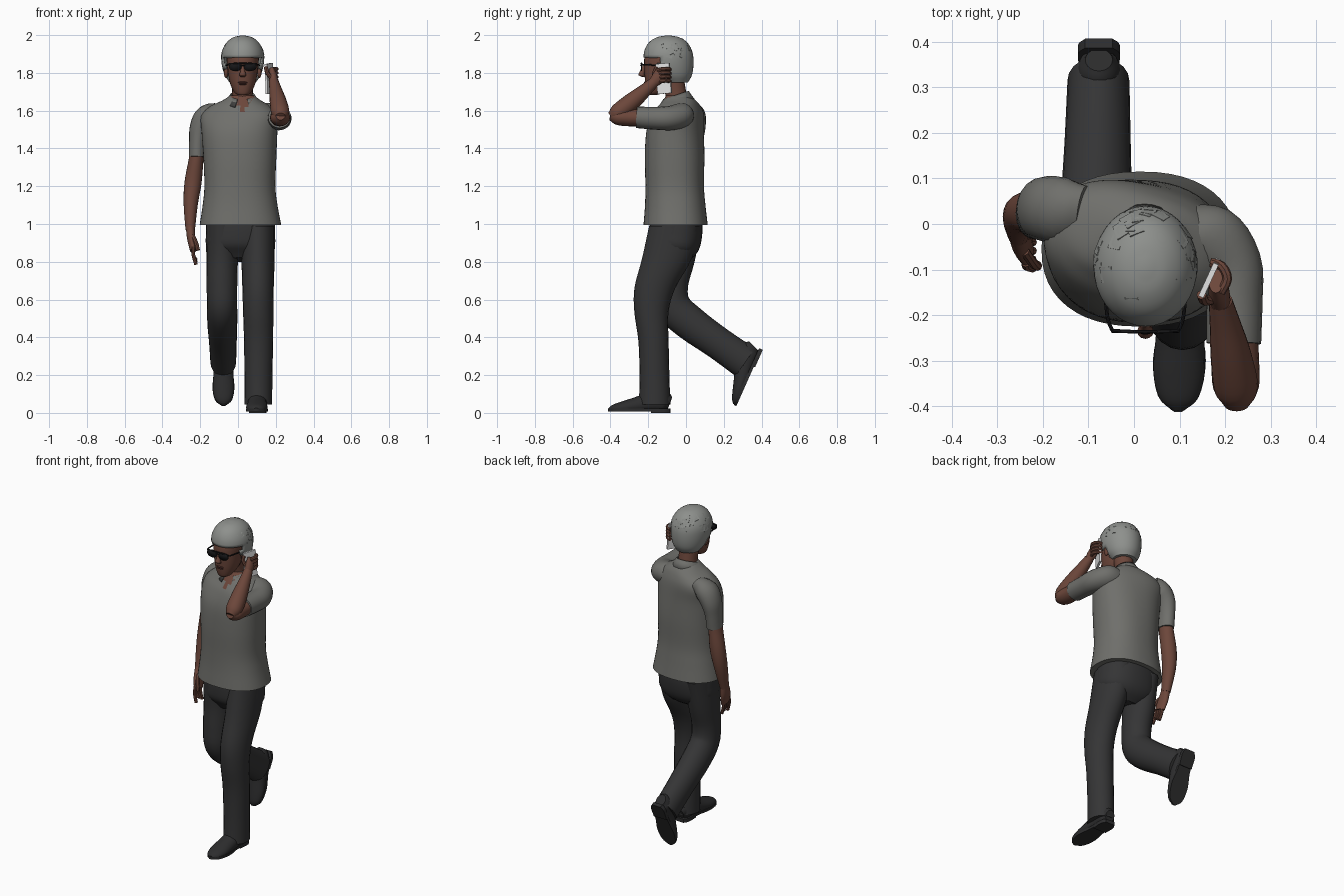
import bpy, bmesh, math, random
from mathutils import Vector, Matrix

if "Cube" in bpy.data.objects:
    bpy.data.objects.remove(bpy.data.objects["Cube"])
random.seed(4)
X, Y, Z = Vector((1, 0, 0)), Vector((0, 1, 0)), Vector((0, 0, 1))
HX = 0.025  # head centre line
made = []


def material(name, r, g, b):
    m = bpy.data.materials.new(name)
    m.use_nodes = True
    m.diffuse_color = (r, g, b, 1)
    bsdf = m.node_tree.nodes["Principled BSDF"]
    bsdf.inputs["Base Color"].default_value = (r, g, b, 1)
    bsdf.inputs["Roughness"].default_value = 0.8
    return m


SHIRT = material("shirt_grey", .16, .16, .148)
PANTS = material("trouser_charcoal", .035, .035, .036)
SKIN = material("skin_brown", .15, .062, .043)
HAIR = material("hair_silver", .27, .28, .265)
SHOE = material("shoe_black", .026, .026, .027)
BLACK = material("glasses_black", .008, .008, .009)
WHITE = material("phone_white", .8, .8, .8)
TRIM = material("collar_dark", .05, .05, .048)
LIP = material("lip_brown", .09, .032, .026)


def finish(name, bm, *mats):
    bmesh.ops.recalc_face_normals(bm, faces=bm.faces)
    me = bpy.data.meshes.new(name)
    bm.to_mesh(me)
    bm.free()
    ob = bpy.data.objects.new(name, me)
    bpy.context.collection.objects.link(ob)
    for m in mats:
        me.materials.append(m)
    made.append(ob)
    return ob


def smooth_rings(rings, sub):
    """Catmull-Rom interpolation of ring parameters."""
    r = [Vector(q) for q in rings]
    r = [2 * r[0] - r[1]] + r + [2 * r[-1] - r[-2]]
    out = []
    for p, q, s, t in zip(r, r[1:], r[2:], r[3:]):
        for k in range(sub):
            u = k / sub
            out.append(.5 * (2 * q + (s - p) * u + (2 * p - 5 * q + 4 * s - t) * u * u
                             + (3 * q - p - 3 * s + t) * u ** 3))
    return out + [r[-2]]


def loft(name, rings, *mats, level=False, ref=X, n=20, sub=4, power=2.0, rule=None, cut=None, edit=None):
    """Skin elliptical rings (x, y, z, half width, half depth[, yaw])."""
    rs = smooth_rings(rings, sub)
    bm, loops = bmesh.new(), []
    for i, r in enumerate(rs):
        c = Vector(r[:3])
        t = Z if level else (Vector(rs[min(i + 1, len(rs) - 1)][:3]) - Vector(rs[max(i - 1, 0)][:3])).normalized()
        u = (ref - t * ref.dot(t)).normalized()
        if len(r) > 5:
            u = Matrix.Rotation(r[5], 3, 'Z') @ u
        v, loop = t.cross(u), []
        for k in range(n):
            ca, sa = math.cos(math.tau * k / n), math.sin(math.tau * k / n)
            e = 2 / power
            p = (c + u * max(r[3], .002) * math.copysign(abs(ca) ** e, ca)
                 + v * max(r[4], .002) * math.copysign(abs(sa) ** e, sa))
            loop.append(bm.verts.new(edit(p) if edit else p))
        loops.append(loop)
    for a, b in zip(loops, loops[1:]):
        for k in range(n):
            bm.faces.new((a[k], a[(k + 1) % n], b[(k + 1) % n], b[k]))
    bm.faces.new(loops[0])
    bm.faces.new(loops[-1])
    if cut:
        bmesh.ops.delete(bm, geom=[f for f in bm.faces if cut(f.calc_center_median())], context='FACES')
    if rule:
        for f in bm.faces:
            f.material_index = rule(f.calc_center_median())
    return finish(name, bm, *mats)


def tube(name, points, radius, mat, n=8, sub=3):
    ref = Y if abs((Vector(points[-1]) - Vector(points[0])).normalized().x) > .7 else X
    return loft(name, [(*p, radius, radius) for p in points], mat, n=n, sub=sub, ref=ref)


def ball(name, loc, size, mat):
    bm = bmesh.new()
    bmesh.ops.create_uvsphere(bm, u_segments=16, v_segments=10, radius=1,
                              matrix=Matrix.Translation(loc) @ Matrix.Diagonal((*size, 1)))
    return finish(name, bm, mat)


# Shirt, with an open neck showing skin
loft("shirt", [(.013, -.055, .995, .216, .17, 0), (.011, -.057, 1.1, .198, .16, 0), (.01, -.06, 1.2, .188, .155, 0),
               (.01, -.06, 1.35, .193, .157, -.06), (.008, -.058, 1.48, .2, .15, -.15),
               (.008, -.045, 1.57, .205, .132, -.25), (.012, -.035, 1.62, .165, .108, -.25),
               (.02, -.035, 1.655, .1, .085, -.15), (.022, -.045, 1.68, .065, .06, 0)],
     SHIRT, SKIN, level=True, n=48, sub=5, power=2.3,
     rule=lambda c: int(c.y < -.07 and abs(c.x - HX) < (c.z - 1.595) * .75))

# Collar with dark front tips
bm = bmesh.new()
cols = []
for i in range(31):
    a = math.radians(24 + 312 * i / 30)
    back = (1 - math.cos(a)) / 2
    col = []
    for out, drop in ((0, 0), (.012, .018), (.03, .042)):
        col.append(bm.verts.new((.023 + math.sin(a) * (.066 + out), -.056 - math.cos(a) * (.07 + out),
                                 1.66 + .045 * back - drop)))
    cols.append(col)
for i, (p, q) in enumerate(zip(cols, cols[1:])):
    for k in range(2):
        f = bm.faces.new((p[k], q[k], q[k + 1], p[k + 1]))
        f.material_index = int(k == 1 and (i < 4 or i > 25))
collar = finish("collar", bm, SHIRT, TRIM)
collar.modifiers.new("thickness", 'SOLIDIFY').thickness = .007

# Right arm hanging
loft("right_sleeve", [(-.11, .02, 1.585, .05, .07), (-.165, .03, 1.565, .065, .075), (-.2, .033, 1.51, .056, .07),
                      (-.213, .028, 1.44, .046, .062), (-.217, .022, 1.355, .043, .056)], SHIRT)
loft("right_arm", [(-.215, .022, 1.42, .036, .042), (-.222, .022, 1.34, .039, .046), (-.238, .025, 1.22, .045, .045),
                   (-.25, .012, 1.11, .038, .042), (-.253, -.02, .97, .025, .03)], SKIN)
loft("right_palm", [(-.253, -.02, .98, .023, .028), (-.247, -.037, .92, .022, .04), (-.237, -.055, .86, .017, .04)], SKIN)
for i in range(4):
    y = -.028 - i * .019
    tube(f"right_finger_{i}", [(-.238, y, .88), (-.236, y - .008, .835), (-.222, y - .012, .785 + .012 * (i % 3))], .0095, SKIN)
tube("right_thumb", [(-.24, -.06, .94), (-.222, -.085, .9), (-.212, -.092, .86)], .011, SKIN)

# Left arm raised to the ear
loft("left_sleeve", [(.1, -.01, 1.585, .05, .06), (.165, -.035, 1.57, .08, .068), (.213, -.09, 1.56, .068, .064),
                     (.22, -.17, 1.56, .062, .06), (.219, -.262, 1.565, .06, .057)], SHIRT)
loft("left_upper_arm", [(.22, -.2, 1.565, .05, .046), (.222, -.29, 1.562, .052, .045), (.224, -.36, 1.566, .05, .042),
                        (.225, -.4, 1.575, .025, .025)], SKIN)
loft("left_forearm", [(.225, -.395, 1.565, .028, .028), (.224, -.36, 1.59, .048, .046), (.213, -.29, 1.645, .045, .047),
                      (.2, -.22, 1.705, .034, .036), (.19, -.17, 1.75, .026, .028)], SKIN)
loft("left_palm", [(.19, -.175, 1.745, .022, .026), (.186, -.148, 1.775, .023, .034), (.18, -.125, 1.815, .016, .03)], SKIN)
for i in range(4):
    z = 1.752 + i * .021
    tube(f"left_finger_{i}", [(.19, -.15, z), (.205, -.12, z + .006), (.192, -.092, z + .006), (.168, -.085, z + .003)], .0105, SKIN)
tube("left_thumb", [(.18, -.165, 1.77), (.155, -.168, 1.8), (.148, -.155, 1.83)], .011, SKIN)
bm = bmesh.new()
bmesh.ops.create_cube(bm, size=1, matrix=Matrix.Translation((.166, -.118, 1.77)) @ Matrix.Rotation(-.43, 4, 'Z')
                      @ Matrix.Rotation(.08, 4, 'X') @ Matrix.Diagonal((.012, .08, .16, 1)))
finish("phone", bm, WHITE)

# Trousers
loft("trouser_seat", [(.012, -.052, 1.03, .18, .138), (.013, -.054, .95, .183, .14), (.013, -.06, .87, .175, .125),
                      (.013, -.07, .81, .09, .07)], PANTS, n=32, power=2.3)
loft("left_trouser_leg", [(.105, -.06, .99, .09, .135), (.106, -.1, .82, .088, .132), (.106, -.165, .66, .083, .108),
                          (.107, -.183, .53, .08, .09), (.109, -.172, .38, .077, .08), (.108, -.167, .2, .074, .079),
                          (.108, -.166, .045, .073, .083)], PANTS, level=True)
loft("right_trouser_leg", [(-.08, -.05, .99, .088, .135), (-.084, -.06, .82, .084, .108), (-.085, -.08, .67, .081, .09),
                           (-.084, -.065, .56, .08, .094), (-.083, .03, .47, .079, .092), (-.08, .17, .37, .073, .086),
                           (-.078, .315, .268, .068, .09)], PANTS)


def shoe(side, place):
    """Shoe pointing along -y from a heel at the origin."""
    parts = [loft(side + "_shoe", [(0, .002, .05, .03, .035), (0, -.03, .06, .047, .055), (0, -.1, .055, .05, .055),
                                   (0, -.17, .04, .054, .045), (0, -.24, .028, .056, .035), (0, -.295, .02, .042, .024),
                                   (0, -.32, .016, .015, .01)], SHOE,
                  edit=lambda p: Vector((p.x, p.y, max(p.z, .015))))]
    outline = smooth_rings([(.03, .004), (.046, -.03), (.044, -.12), (.058, -.21), (.045, -.29), (.008, -.325)], 4)
    for name, start, end, low, high in (("_sole", .01, -1, .007, .022), ("_heel", .01, -.1, 0, .02)):
        half = [p for p in outline if start > p.y > end]
        bm = bmesh.new()
        f = bm.faces.new([bm.verts.new((p.x, p.y, low)) for p in half]
                         + [bm.verts.new((-p.x, p.y, low)) for p in reversed(half)])
        ext = bmesh.ops.extrude_face_region(bm, geom=[f])
        bmesh.ops.translate(bm, vec=(0, 0, high - low), verts=[v for v in ext["geom"] if isinstance(v, bmesh.types.BMVert)])
        parts.append(finish(side + name, bm, SHOE))
    for ob in parts:
        ob.data.transform(place)


shoe("left", Matrix.Translation((.106, -.088, 0)) @ Matrix.Rotation(-.03, 4, 'Z'))
shoe("right", Matrix.Translation((-.077, .405, .33)) @ Matrix.Rotation(math.radians(66), 4, 'X'))

# Neck, head and facial features
loft("neck", [(.02, -.045, 1.6, .062, .06), (.023, -.052, 1.68, .055, .056), (HX, -.075, 1.78, .056, .062)], SKIN, level=True)
loft("head", [(HX, -.18, 1.682, .022, .02), (HX, -.162, 1.695, .043, .045), (HX, -.142, 1.73, .062, .072),
              (HX, -.13, 1.77, .073, .088), (HX, -.117, 1.82, .08, .104), (HX, -.108, 1.88, .085, .112),
              (HX, -.1, 1.94, .075, .095)], SKIN, level=True, n=28, power=2.2)
loft("nose", [(HX, -.216, 1.845, .009, .01), (HX, -.229, 1.81, .012, .014), (HX, -.236, 1.79, .018, .016),
              (HX, -.222, 1.778, .012, .012)], SKIN, level=True, n=12)
for z, w in ((1.749, .025), (1.741, .02)):
    ball("lip", (HX, -.214, z), (w, .008, .0055), LIP)

# Hair cap trimmed around the face, with loose locks
hair = loft("hair", [(HX, -.055, 1.75, .07, .066), (HX, -.073, 1.79, .096, .105), (HX, -.09, 1.85, .112, .13),
                     (HX, -.094, 1.91, .111, .128), (HX, -.095, 1.96, .086, .102), (HX, -.095, 1.988, .05, .06),
                     (HX, -.095, 1.998, .01, .012)], HAIR, level=True, n=36,
            cut=lambda c: (c.y < -.1 and c.z < 1.815) or (c.y < -.145 and c.z < 1.887))
hair.modifiers.new("thickness", 'SOLIDIFY').thickness = .012
bm = bmesh.new()
for i in range(26):
    a, h = random.uniform(0, math.tau), random.uniform(.12, .85)
    d = Vector((math.cos(a) * math.cos(h), math.sin(a) * math.cos(h), math.sin(h)))
    p = Vector((HX, -.093, 1.88)) + Vector((d.x * .111, d.y * .128, d.z * .118))
    spin = d.to_track_quat('Z', 'Y').to_matrix().to_4x4() @ Matrix.Rotation(random.uniform(-.5, .5), 4, 'Z')
    bmesh.ops.create_cube(bm, size=1, matrix=Matrix.Translation(p) @ spin
                          @ Matrix.Diagonal((random.uniform(.02, .035), random.uniform(.03, .05), .004, 1)))
finish("hair_locks", bm, HAIR)

# Ears and glasses
for s, side in ((-1, "right"), (1, "left")):
    ball(side + "_ear", (HX + s * .088, -.108, 1.805), (.012, .02, .032), SKIN)
    cx = HX + s * .039
    rim = [(cx + .034 * math.cos(t), -.234, 1.832 + .023 * math.sin(t)) for t in [math.tau * k / 20 for k in range(20)]]
    bm = bmesh.new()
    bm.faces.new([bm.verts.new(p) for p in rim])
    lens = finish(side + "_lens", bm, BLACK)
    lens.modifiers.new("thickness", 'SOLIDIFY').thickness = .005
    tube(side + "_temple", [(cx + s * .034, -.233, 1.843), (HX + s * .084, -.2, 1.843), (HX + s * .092, -.1, 1.835)], .004, BLACK)
tube("glasses_bridge", [(HX - .012, -.236, 1.838), (HX, -.239, 1.841), (HX + .012, -.236, 1.838)], .004, BLACK)
tube("glasses_brow_bar", [(HX - .075, -.234, 1.848), (HX, -.237, 1.85), (HX + .075, -.234, 1.848)], .004, BLACK)

# Smooth shading that keeps creases sharp
bpy.ops.object.select_all(action='DESELECT')
for ob in made:
    ob.select_set(True)
bpy.context.view_layer.objects.active = made[0]
bpy.ops.object.shade_smooth_by_angle(angle=math.radians(40))
